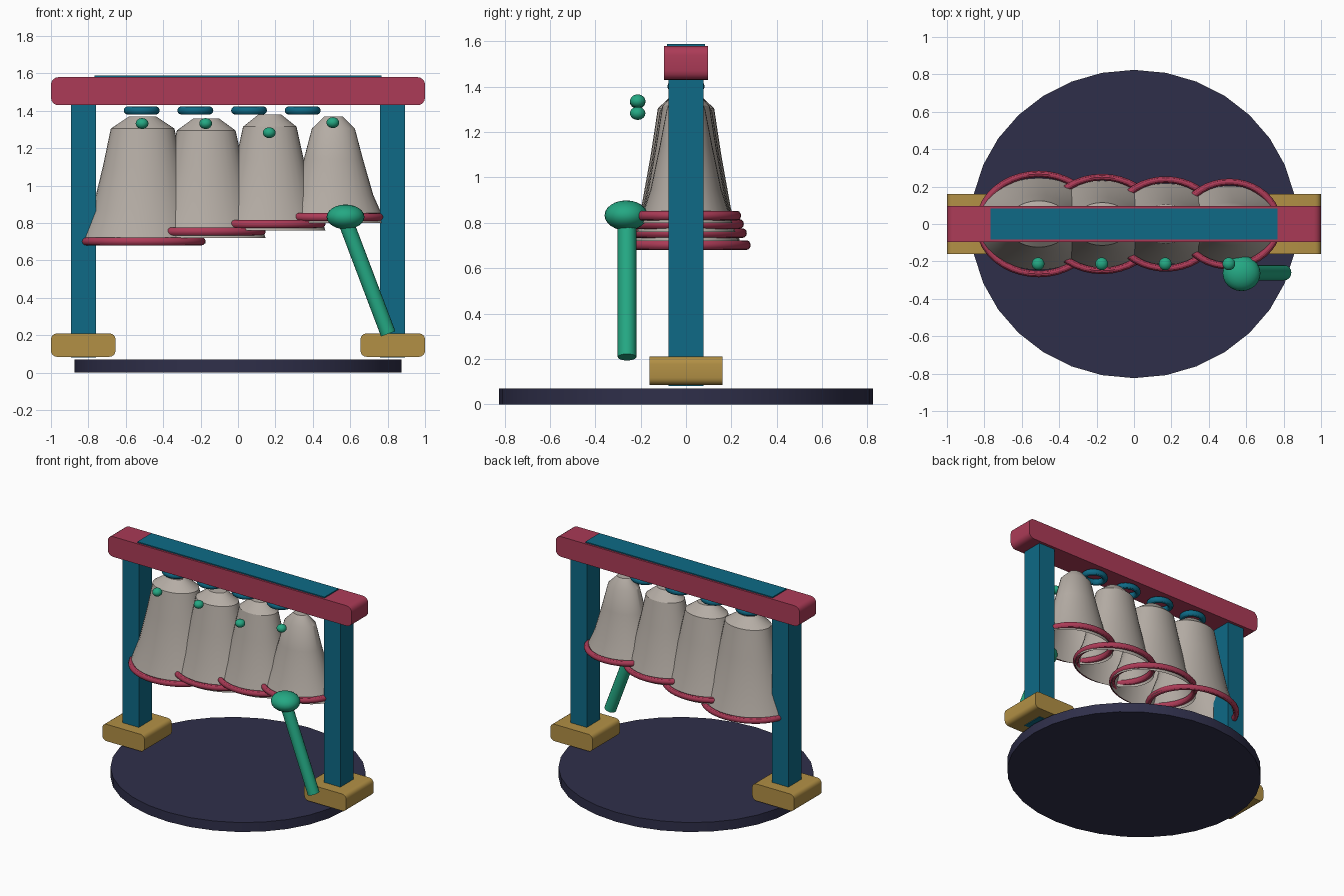
import bpy, bmesh, math
from mathutils import Vector

if "Cube" in bpy.data.objects:
    bpy.data.objects.remove(bpy.data.objects["Cube"])


def material(name, hex_code):
    m = bpy.data.materials.new(name)
    srgb = [int(hex_code[i:i + 2], 16) / 255 for i in (0, 2, 4)]
    lin = [c / 12.92 if c <= 0.04045 else ((c + 0.055) / 1.055) ** 2.4 for c in srgb]
    m.diffuse_color = (*lin, 1)
    m.use_nodes = True
    m.node_tree.nodes["Principled BSDF"].inputs["Base Color"].default_value = m.diffuse_color
    return m


TEAL = material("teal", "0E6A86")
RED = material("raspberry", "AC3B57")
OCHRE = material("ochre", "B29045")
GREEN = material("green", "24A883")
GREY = material("warm_grey", "B5ADA5")
NAVY = material("navy", "2F2F4A")


def finish(obj, name, mat, smooth=True):
    obj.name = name
    obj.data.materials.append(mat)
    if smooth:
        bpy.ops.object.select_all(action='DESELECT')
        obj.select_set(True)
        bpy.context.view_layer.objects.active = obj
        bpy.ops.object.shade_smooth_by_angle(angle=math.radians(30))
    return obj


def from_bmesh(bm, name, mat, smooth=True):
    mesh = bpy.data.meshes.new(name)
    bm.to_mesh(mesh)
    bm.free()
    obj = bpy.data.objects.new(name, mesh)
    bpy.context.collection.objects.link(obj)
    return finish(obj, name, mat, smooth)


def box(name, lo, hi, mat, round_y=0.0):
    """Box between two corners; round_y rounds the edges that run along y."""
    lo, hi = Vector(lo), Vector(hi)
    bm = bmesh.new()
    bmesh.ops.create_cube(bm, size=1)
    for v in bm.verts:
        v.co = (lo + hi) / 2 + v.co * (hi - lo)
    if round_y:
        edges = [e for e in bm.edges
                 if abs(e.verts[0].co.y - e.verts[1].co.y) > 0.01]
        bmesh.ops.bevel(bm, geom=edges, offset=round_y, segments=4,
                        profile=0.5, affect='EDGES')
    return from_bmesh(bm, name, mat, round_y > 0)


def ring(name, loc, rx, ry, minor, mat):
    """Flat elliptical ring with outer half-widths rx and ry."""
    bpy.ops.mesh.primitive_torus_add(major_radius=rx - minor, minor_radius=minor,
                                     major_segments=40, minor_segments=12)
    obj = bpy.context.object
    for v in obj.data.vertices:
        v.co.y *= ry / rx
    obj.location = loc
    return finish(obj, name, mat)


def ball(name, loc, radii, mat):
    bpy.ops.mesh.primitive_uv_sphere_add(segments=24, ring_count=12, location=loc)
    obj = bpy.context.object
    for v in obj.data.vertices:
        v.co = [c * r for c, r in zip(v.co, radii)]
    return finish(obj, name, mat)


def bell(name, x, profile, depth, mat):
    """Open-bottomed lathe of (radius, height) pairs, flattened in y."""
    n = 32
    bm = bmesh.new()
    loops = [[bm.verts.new((x + r * math.cos(2 * math.pi * k / n),
                            depth * r * math.sin(2 * math.pi * k / n), z))
              for k in range(n)] for r, z in profile]
    for a, b in zip(loops, loops[1:]):
        for k in range(n):
            j = (k + 1) % n
            bm.faces.new((a[k], a[j], b[j], b[k]))
    bm.faces.new(loops[-1])
    return from_bmesh(bm, name, mat)


# Round base
bpy.ops.mesh.primitive_cylinder_add(vertices=32, radius=1, depth=0.07,
                                    location=(0, 0, 0.035))
base = bpy.context.object
for v in base.data.vertices:
    v.co.x *= 0.873
    v.co.y *= 0.824
finish(base, "base_disc", NAVY)

# Frame: feet, posts, beam and top plate
for side, s in (("left", -1), ("right", 1)):
    fx = sorted((s * 0.655, s * 1.0))
    px = sorted((s * 0.76, s * 0.894))
    box(side + "_foot", (fx[0], -0.16, 0.085), (fx[1], 0.16, 0.21), OCHRE, 0.032)
    box(side + "_post", (px[0], -0.077, 0.08), (px[1], 0.077, 1.45), TEAL)
box("top_beam", (-1, -0.097, 1.43), (1, 0.097, 1.58), RED, 0.04)
box("top_plate", (-0.768, -0.083, 1.57), (0.768, 0.083, 1.588), TEAL)

# Bells: x, lip half-width, lip z, shoulder half-width, top z, rim z, rim depth, stud z
BELLS = [(-0.51, 0.337, 0.69, 0.170, 1.37, 0.702, 0.285, 1.332),
         (-0.17, 0.318, 0.72, 0.157, 1.36, 0.755, 0.268, 1.332),
         (0.17, 0.298, 0.76, 0.143, 1.38, 0.795, 0.255, 1.283),
         (0.51, 0.280, 0.80, 0.115, 1.37, 0.832, 0.243, 1.337)]
for i, (x, r, z0, rs, z1, zr, ry, zs) in enumerate(BELLS, 1):
    h = z1 - z0
    profile = [(r, z0), (rs + 0.6 * (r - rs), z0 + 0.26 * h),
               (rs + 0.26 * (r - rs), z0 + 0.6 * h),
               (rs, z1 - 0.065), (rs * 0.43, z1)]
    bell(f"bell_{i}", x, profile, 0.73, GREY)
    ring(f"bell_rim_{i}", (x, 0, zr), r, ry, 0.021, RED)
    ball(f"bell_stud_{i}", (x - 0.003, -0.213, zs), (0.034, 0.034, 0.029), GREEN)
    ring(f"hanger_ring_{i}", (-0.802 + 0.287 * i, 0, 1.402), 0.096, 0.082, 0.022, TEAL)

# Mallet leaning on the right foot
ball("mallet_head", (0.575, -0.264, 0.833), (0.101, 0.095, 0.066), GREEN)
top, bottom = Vector((0.575, -0.26, 0.81)), Vector((0.803, -0.26, 0.208))
bpy.ops.mesh.primitive_cylinder_add(vertices=16, radius=0.041,
                                    depth=(top - bottom).length,
                                    location=(top + bottom) / 2)
handle = bpy.context.object
handle.rotation_euler = (top - bottom).to_track_quat('Z', 'Y').to_euler()
finish(handle, "mallet_handle", GREEN)
